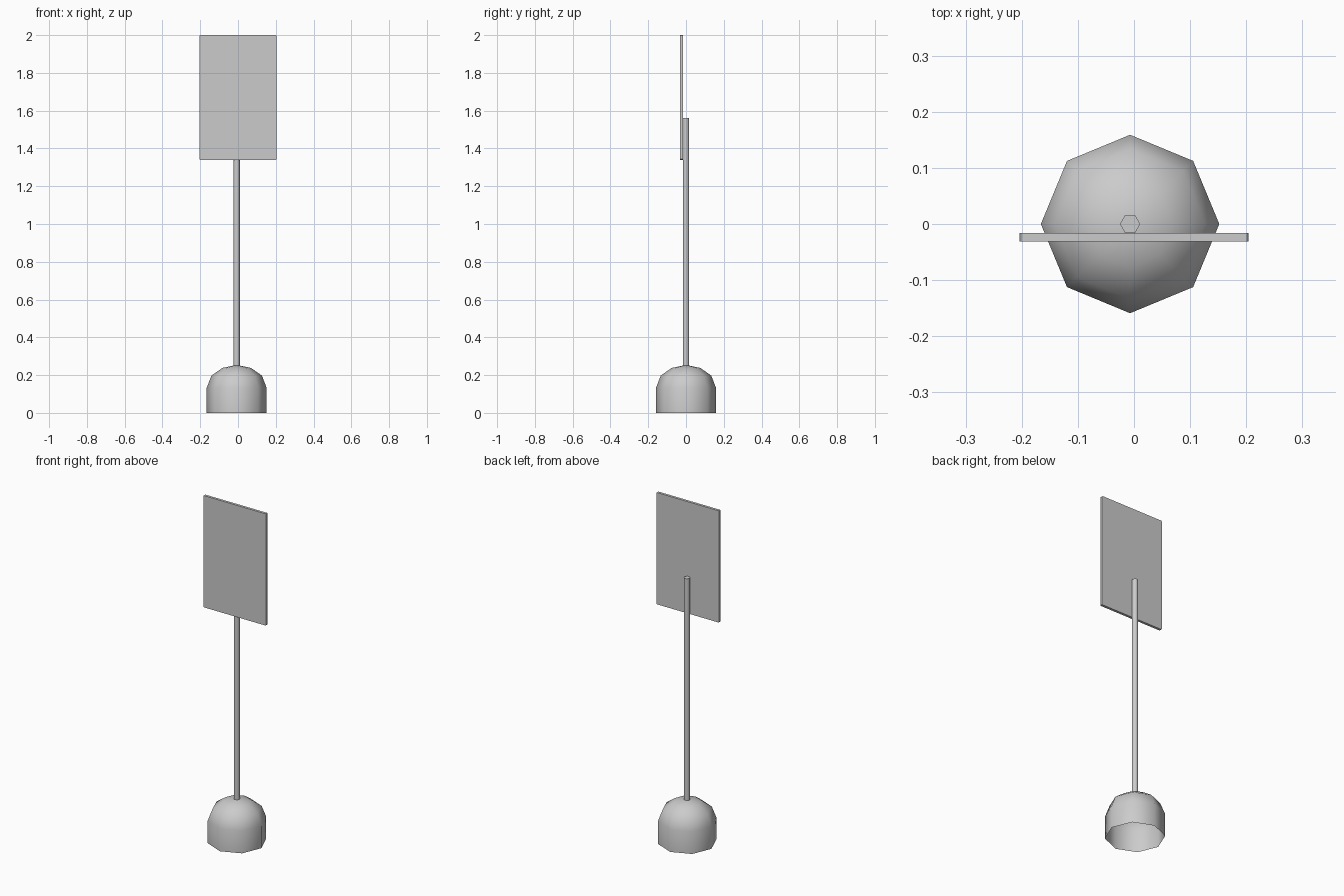
import bpy, bmesh
from math import cos, sin, radians, pi

if "Cube" in bpy.data.objects:
    bpy.data.objects.remove(bpy.data.objects["Cube"])

CX = -0.007  # axis of the base and pole


def finish(name, bm, angle):
    bmesh.ops.recalc_face_normals(bm, faces=bm.faces)
    me = bpy.data.meshes.new(name)
    bm.to_mesh(me)
    bm.free()
    ob = bpy.data.objects.new(name, me)
    bpy.context.collection.objects.link(ob)
    bpy.ops.object.select_all(action='DESELECT')
    ob.select_set(True)
    bpy.context.view_layer.objects.active = ob
    bpy.ops.object.shade_smooth_by_angle(angle=radians(angle))
    return ob


def lathe(name, profile, sides, cap_top=False):
    """Revolve (radius, z) points; a zero radius becomes a single tip."""
    bm = bmesh.new()
    rings = []
    for r, z in profile:
        n = sides if r else 1
        rings.append([bm.verts.new((CX + r * cos(2 * pi * i / sides),
                                    r * sin(2 * pi * i / sides), z)) for i in range(n)])
    for a, b in zip(rings, rings[1:]):
        for i in range(sides):
            j = (i + 1) % sides
            if len(b) == 1:
                bm.faces.new((a[i], a[j], b[0]))
            else:
                bm.faces.new((a[i], a[j], b[j], b[i]))
    if cap_top:
        bm.faces.new(rings[-1])
    return finish(name, bm, 70)


# Eight-sided domed base, open underneath
lathe("base", [(0.159, 0), (0.159, 0.132), (0.134, 0.197),
               (0.076, 0.238), (0, 0.254)], 8)

# Hexagonal pole
lathe("pole", [(0.018, 0.248), (0.018, 1.56)], 6, cap_top=True)

# Thin sign panel with slightly clipped corners
bm = bmesh.new()
bmesh.ops.create_cube(bm, size=1)
for v in bm.verts:
    v.co = (v.co.x * 0.409, v.co.y * 0.015 - 0.0235, v.co.z * 0.66 + 1.67)
corners = [e for e in bm.edges
           if abs(e.verts[0].co.y - e.verts[1].co.y) > 0.01]
bmesh.ops.bevel(bm, geom=corners, offset=0.003, segments=1, affect='EDGES')
finish("sign_panel", bm, 30)
